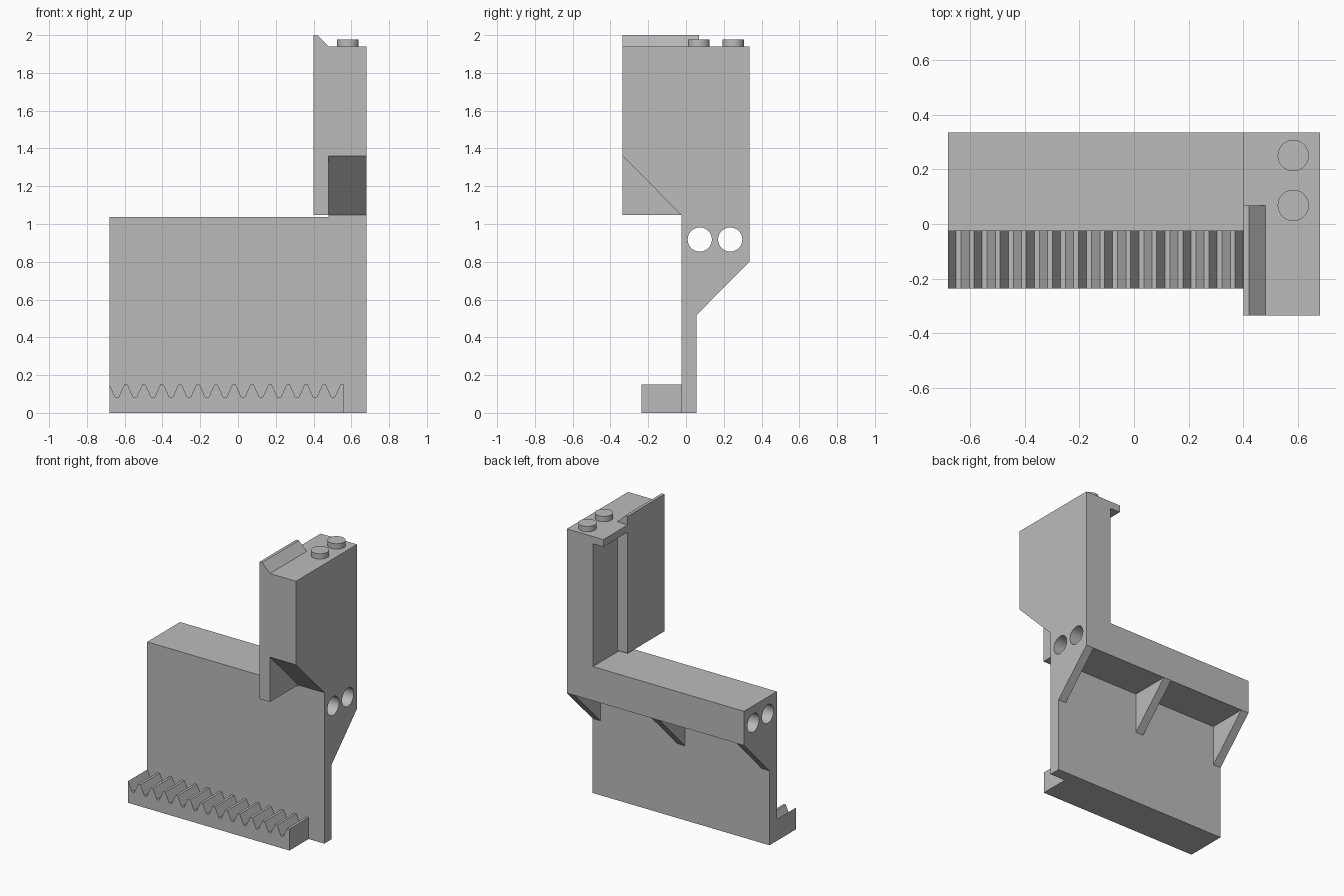
import bpy, bmesh, math

if "Cube" in bpy.data.objects:
    bpy.data.objects.remove(bpy.data.objects["Cube"])

grey = bpy.data.materials.new("plain grey")
grey.diffuse_color = (0.5, 0.5, 0.5, 1)
grey.use_nodes = True
grey.node_tree.nodes["Principled BSDF"].inputs["Base Color"].default_value = grey.diffuse_color


def prism(name, profile, axis, lo, hi):
    """Extrude a 2D profile along x (profile is y,z) or along y (profile is x,z)."""
    place = (lambda p, d: (d, p[0], p[1])) if axis == "x" else (lambda p, d: (p[0], d, p[1]))
    bm = bmesh.new()
    a = [bm.verts.new(place(p, lo)) for p in profile]
    b = [bm.verts.new(place(p, hi)) for p in profile]
    bm.faces.new(a)
    bm.faces.new(b[::-1])
    n = len(a)
    for i in range(n):
        j = (i + 1) % n
        bm.faces.new((a[j], a[i], b[i], b[j]))
    bmesh.ops.recalc_face_normals(bm, faces=bm.faces[:])
    me = bpy.data.meshes.new(name)
    bm.to_mesh(me)
    bm.free()
    me.materials.append(grey)
    ob = bpy.data.objects.new(name, me)
    bpy.context.collection.objects.link(ob)
    return ob


def rect(a0, a1, b0, b1):
    return [(a0, b0), (a1, b0), (a1, b1), (a0, b1)]


def smooth(ob):
    bpy.ops.object.select_all(action='DESELECT')
    ob.select_set(True)
    bpy.context.view_layer.objects.active = ob
    bpy.ops.object.shade_smooth_by_angle(angle=math.radians(30))


X0, X1 = -0.68, 0.68        # overall width
YF, YP, YB = -0.025, 0.055, 0.335   # plate front, plate back, rear of beam
ZB, ZT = 0.80, 1.037        # beam underside and top

# Upright plate
prism("back_plate", rect(YF, YP, 0, ZB), "x", X0, X1)

# Beam with two holes bored along its length
beam = prism("top_beam", rect(YF, YB, ZB, ZT), "x", X0, X1)
for i, y in enumerate((0.073, 0.234)):
    circle = [(y + 0.064 * math.cos(t * math.tau / 48),
               0.918 + 0.064 * math.sin(t * math.tau / 48)) for t in range(48)]
    cutter = prism(f"hole_cutter_{i + 1}", circle, "x", -0.8, 0.8)
    cutter.hide_render = True
    cutter.hide_set(True)
    cut = beam.modifiers.new("bore", 'BOOLEAN')
    cut.operation = 'DIFFERENCE'
    cut.solver = 'EXACT'
    cut.object = cutter
smooth(beam)

# Triangular gussets below the beam
for i, x in enumerate((X0, -0.03, X1 - 0.06)):
    prism(f"gusset_{i + 1}", [(YP, 0.517), (YB, ZB), (YP, ZB)], "x", x, x + 0.06)

# Toothed rack along the foot
PITCH = 1.24 / 13
teeth = [(0.56, 0), (X0, 0)]
for i in range(13):
    x = X0 + i * PITCH
    teeth += [(x, 0.15), (x + 0.03, 0.083), (x + 0.048, 0.083), (x + 0.078, 0.15)]
teeth.append((0.56, 0.15))
prism("gear_rack", teeth, "y", -0.235, YF)

# Tower slab with a sloped underside at the front
prism("tower", [(YB, ZT), (YB, 1.94), (-0.335, 1.94), (-0.335, 1.36),
                (YF, 1.048), (YF, ZT)], "x", 0.48, X1)

# Side wall with a chamfered raised top, and the rear lip
prism("side_wall", [(0.40, 1.048), (0.48, 1.048), (0.48, 1.94), (0.42, 2.0), (0.40, 2.0)],
      "y", -0.335, 0.068)
prism("top_lip", rect(0.40, 0.48, 1.89, 1.94), "y", 0.068, YB)

# Round studs on top of the tower
for i, y in enumerate((0.068, 0.25)):
    bpy.ops.mesh.primitive_cylinder_add(vertices=48, radius=0.057, depth=0.037,
                                        location=(0.582, y, 1.9585))
    stud = bpy.context.object
    stud.name = f"stud_{i + 1}"
    stud.data.materials.append(grey)
    smooth(stud)
